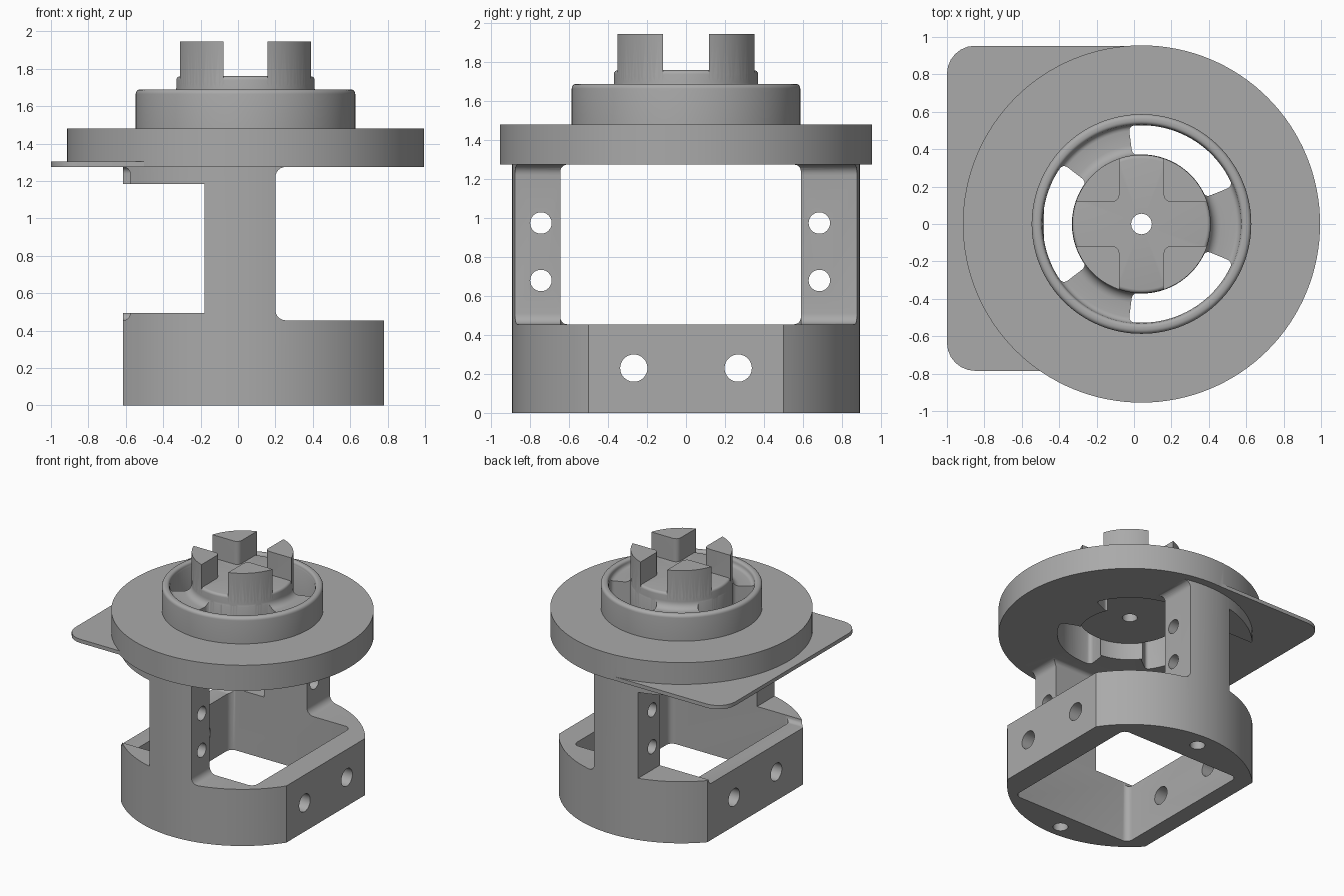
import bpy, bmesh, math
from math import sin, cos, pi, radians
from mathutils import Matrix, Vector

if "Cube" in bpy.data.objects:
    bpy.data.objects.remove(bpy.data.objects["Cube"], do_unlink=True)

AXIS_X = 0.04          # x of the turning axis
DISC_BOTTOM = 1.275

grey = bpy.data.materials.new("plain_grey")
grey.use_nodes = True
grey.diffuse_color = (0.4, 0.4, 0.4, 1)
grey.node_tree.nodes["Principled BSDF"].inputs["Base Color"].default_value = (0.4, 0.4, 0.4, 1)


def finish(name, bm):
    bmesh.ops.recalc_face_normals(bm, faces=bm.faces)
    mesh = bpy.data.meshes.new(name)
    bm.to_mesh(mesh)
    bm.free()
    mesh.materials.append(grey)
    obj = bpy.data.objects.new(name, mesh)
    bpy.context.collection.objects.link(obj)
    return obj


def arc(cx, cy, r, a0, a1, n):
    """Points along an arc, angles in degrees."""
    return [(cx + r * cos(radians(a0 + (a1 - a0) * i / n)),
             cy + r * sin(radians(a0 + (a1 - a0) * i / n))) for i in range(n + 1)]


def prism(name, pts, lo, hi, axis="Z", rounding=0):
    """Extrude an outline along an axis, rounding its sharp corners."""
    bm = bmesh.new()
    face = bm.faces.new([bm.verts.new((a, b, lo)) for a, b in pts])
    out = bmesh.ops.extrude_face_region(bm, geom=[face])
    for v in out["geom"]:
        if isinstance(v, bmesh.types.BMVert):
            v.co.z = hi
    bmesh.ops.recalc_face_normals(bm, faces=bm.faces)
    if rounding:
        corners = [e for e in bm.edges
                   if abs(e.verts[0].co.z - e.verts[1].co.z) > 1e-4 and e.calc_face_angle() > 0.8]
        bmesh.ops.bevel(bm, geom=corners, offset=rounding, segments=6, profile=0.5, affect="EDGES")
    for v in bm.verts:
        a, b, c = v.co
        v.co = {"Z": (a, b, c), "X": (c, a, b), "Y": (b, c, a)}[axis]
    return finish(name, bm)


def box(name, a, b, lo, hi, axis="Z", rounding=0):
    pts = [(a[0], b[0]), (a[1], b[0]), (a[1], b[1]), (a[0], b[1])]
    return prism(name, pts, lo, hi, axis, rounding)


def rod(name, a, b, r, lo, hi, axis="Z", n=48):
    return prism(name, arc(a, b, r, 0, 360, n)[:-1], lo, hi, axis)


def lathe(name, profile, steps):
    bm = bmesh.new()
    verts = [bm.verts.new((AXIS_X + r, 0, z)) for r, z in profile]
    edges = [bm.edges.new(p) for p in zip(verts, verts[1:])]
    bmesh.ops.spin(bm, geom=verts + edges, cent=(AXIS_X, 0, 0), axis=(0, 0, 1),
                   angle=2 * pi, steps=steps)
    bmesh.ops.remove_doubles(bm, verts=bm.verts, dist=1e-5)
    return finish(name, bm)


def combine(target, tools, operation):
    """Apply booleans and remove the tools."""
    bpy.context.view_layer.objects.active = target
    for tool in tools:
        mod = target.modifiers.new("cut", "BOOLEAN")
        mod.operation, mod.solver, mod.object = operation, "EXACT", tool
        bpy.ops.object.modifier_apply(modifier=mod.name)
        bpy.data.objects.remove(tool, do_unlink=True)


# Lower body: round column with two flats, opened up into a base and two posts
R = 0.893
right = math.degrees(math.acos((0.78 - AXIS_X) / R))
left = math.degrees(math.acos((-0.615 - AXIS_X) / R))
outline = arc(AXIS_X, 0, R, right, left, 40) + arc(AXIS_X, 0, R, -left, -right, 40)
frame = prism("frame", outline, 0, DISC_BOTTOM + 0.02)
INNER = (-0.645, 0.59)
combine(frame, [
    box("window", INNER, (0.455, DISC_BOTTOM), -2, 2, "X", 0.035),
    box("right_clearance", (0.455, DISC_BOTTOM), (0.2, 2), -2, 2, "Y", 0.055),
    box("left_clearance", (0.495, 1.185), (-2, -0.18), -2, 2, "Y"),
    box("base_opening", (-0.48, 0.59), INNER, -1, 0.6, "Z", 0.05),
], "DIFFERENCE")

# Screw holes: across the base, through the posts, and up into the posts
holes = [rod("base_hole", y, 0.23, 0.07, -2, 2, "X") for y in (-0.268, 0.268)]
holes += [rod("post_hole", y, z, 0.055, -2, 2, "X") for y in (-0.745, 0.685) for z in (0.68, 0.975)]
holes += [rod("foot_hole", AXIS_X, y, 0.055, -1, 0.35) for y in (-0.785, 0.765)]
combine(frame, holes, "DIFFERENCE")

# Flange with raised rim, sunken web and hub, turned as one profile
profile = [(0, DISC_BOTTOM), (0.955, DISC_BOTTOM), (0.955, 1.48), (0.587, 1.48)]
profile += arc(0.562, 1.665, 0.025, 0, 90, 5)
profile += arc(0.552, 1.67, 0.02, 90, 180, 4)
profile += arc(0.502, 1.67, 0.03, 0, -90, 5)
profile += arc(0.425, 1.695, 0.055, -90, -180, 6)
profile += arc(0.35, 1.74, 0.02, 0, 90, 4) + [(0, 1.76)]
flange = lathe("flange", profile, 128)

# Side plate under the flange
plate = box("side_plate", (-1, 0.1), (-0.785, 0.953), DISC_BOTTOM, 1.305, "Z", 0.15)

# Four coupling teeth with a cross-shaped gap between them
gap, tip = 0.118, 0.37
a = math.degrees(math.asin(gap / tip))
teeth = []
for k in range(4):
    tooth = prism("tooth", [(gap, gap)] + arc(0, 0, tip, a, 90 - a, 14), 1.72, 1.945, "Z")
    bm = bmesh.new()
    bm.from_mesh(tooth.data)
    inner = [e for e in bm.edges if all((v.co.xy - Vector((gap, gap))).length < 1e-4 for v in e.verts)]
    bmesh.ops.bevel(bm, geom=inner, offset=0.04, segments=5, profile=0.5, affect="EDGES")
    bm.transform(Matrix.Translation((AXIS_X, 0, 0)) @ Matrix.Rotation(k * pi / 2, 4, "Z"))
    bm.to_mesh(tooth.data)
    bm.free()
    teeth.append(tooth)

combine(frame, [flange, plate] + teeth, "UNION")

# Curved slots between the web spokes, the bore below, and the centre hole
cuts = []
for mid in (60, 180, 300):
    pts = arc(AXIS_X, 0, 0.528, mid - 37.5, mid + 37.5, 24) + arc(AXIS_X, 0, 0.372, mid + 37.5, mid - 37.5, 24)
    cuts.append(prism("slot", pts, 1.1, 1.85, "Z", 0.03))
cuts.append(rod("bore", AXIS_X, 0, 0.375, 1.1, 1.41, n=96))
cuts.append(rod("centre_hole", AXIS_X, 0, 0.055, 1, 2.2))
combine(frame, cuts, "DIFFERENCE")

frame.name = "coupling_bracket"
bpy.ops.object.select_all(action="DESELECT")
frame.select_set(True)
bpy.context.view_layer.objects.active = frame
bpy.ops.object.shade_smooth_by_angle(angle=radians(30))
